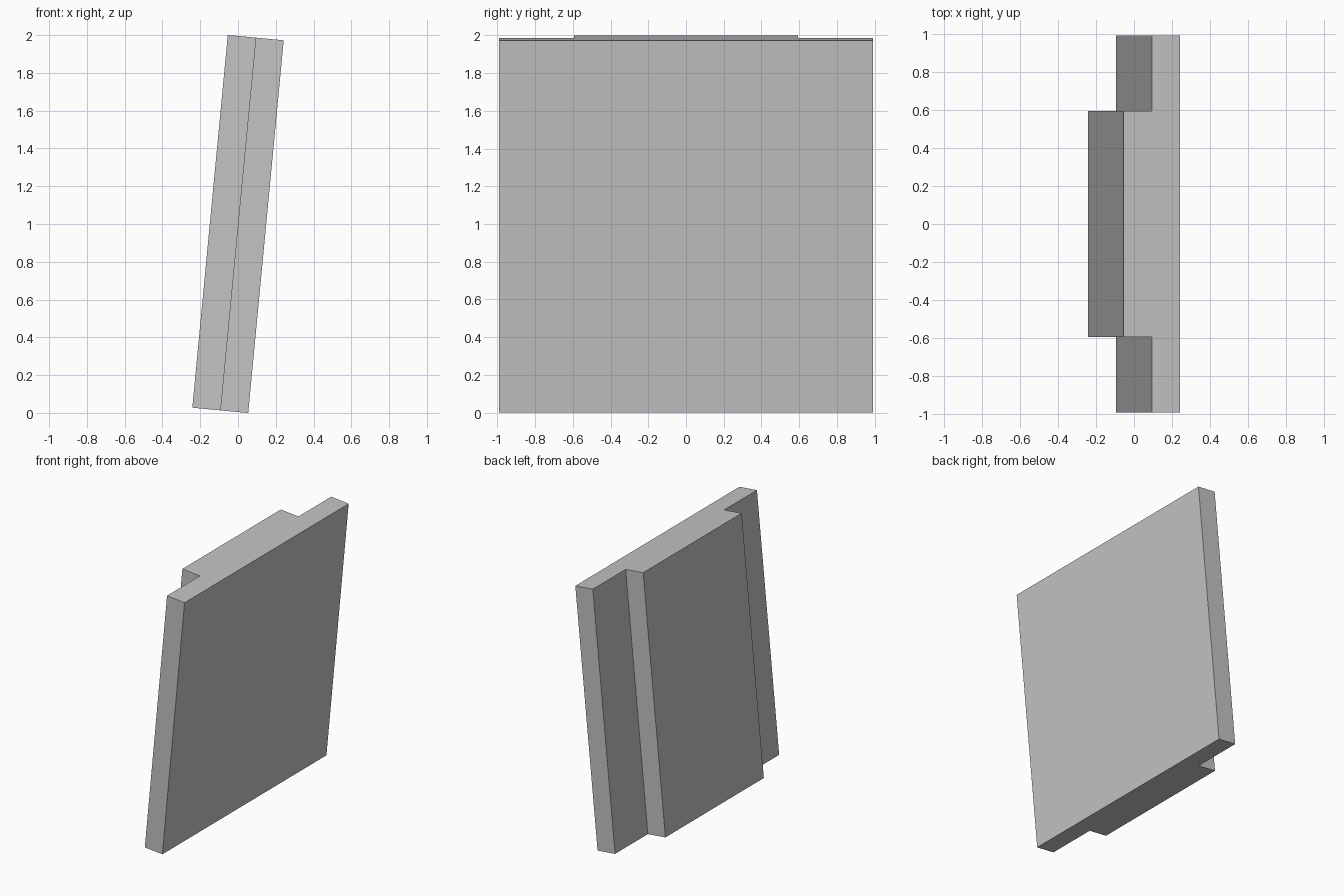
import bpy
import bmesh
import math
from mathutils import Matrix

cube = bpy.data.objects.get("Cube")
if cube:
    bpy.data.objects.remove(cube, do_unlink=True)

# Plain grey finish
grey = bpy.data.materials.new("plain_grey")
grey.use_nodes = True
colour = (0.55, 0.55, 0.55, 1)
grey.diffuse_color = colour
grey.node_tree.nodes["Principled BSDF"].inputs["Base Color"].default_value = colour

# Panel dimensions
side = 1.982
half = side / 2
step = 0.075 * side
rib = 0.3 * side * 2 / 2
tilt = math.radians(5.44)

# Stepped cross-section: wide plate on the +x side, narrower rib behind it
profile = [(step, -half), (step, half), (0, half), (0, rib),
           (-step, rib), (-step, -rib), (0, -rib), (0, -half)]

# Extrude the section to full height, then lean it towards +x
bm = bmesh.new()
base = bm.faces.new([bm.verts.new((x, y, -half)) for x, y in profile])
extruded = bmesh.ops.extrude_face_region(bm, geom=[base], use_keep_orig=True)
top = [v for v in extruded["geom"] if isinstance(v, bmesh.types.BMVert)]
bmesh.ops.translate(bm, verts=top, vec=(0, 0, side))
bmesh.ops.recalc_face_normals(bm, faces=bm.faces)
lean = Matrix.Translation((0, 0, 1)) @ Matrix.Rotation(tilt, 4, "Y")
bmesh.ops.transform(bm, matrix=lean, verts=bm.verts)

mesh = bpy.data.meshes.new("leaning_panel")
bm.to_mesh(mesh)
bm.free()
mesh.materials.append(grey)
panel = bpy.data.objects.new("leaning_panel", mesh)
bpy.context.collection.objects.link(panel)
